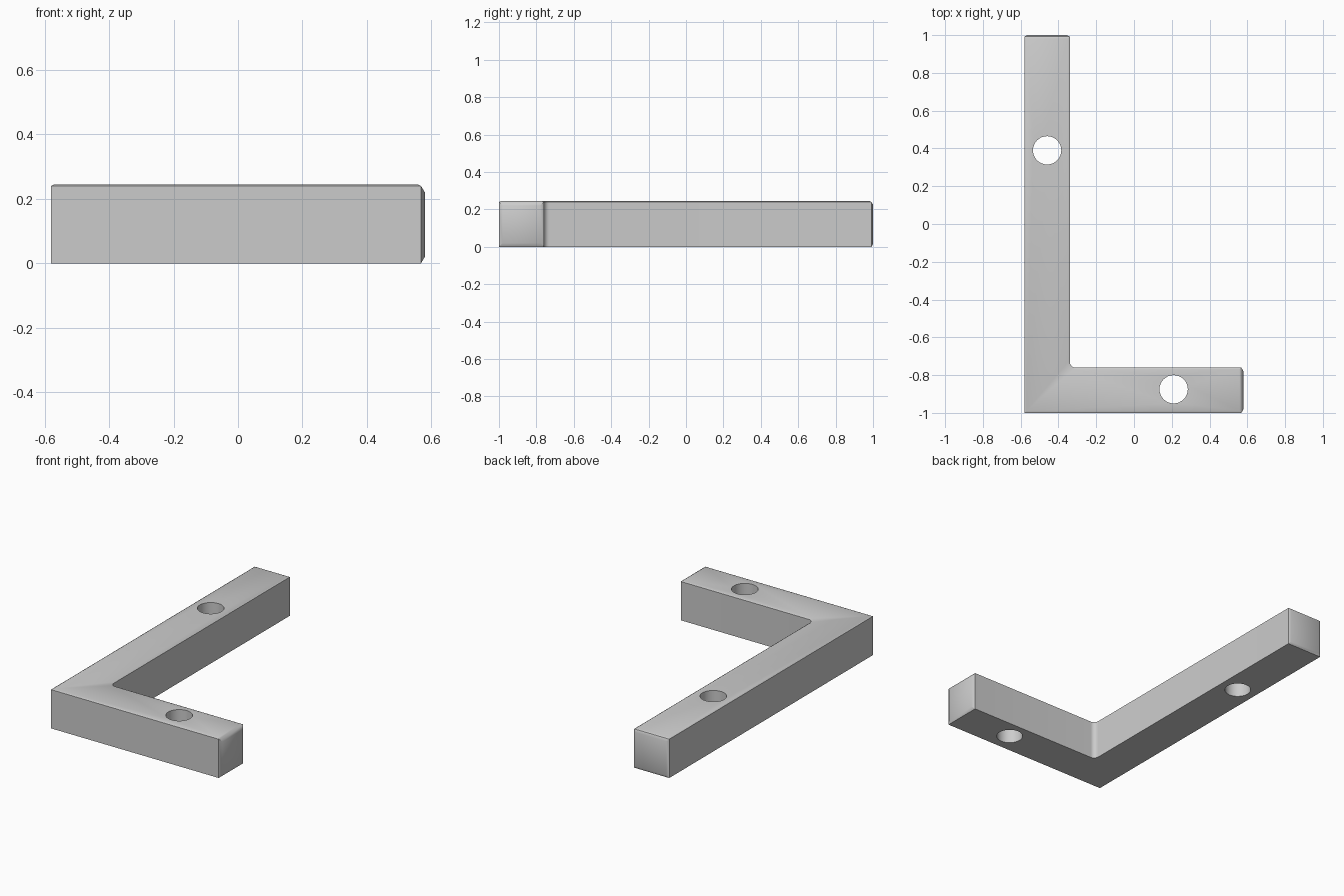
import bpy
import bmesh
from math import pi, sin, cos
from mathutils import Vector

cube = bpy.data.objects.get("Cube")
if cube:
    bpy.data.objects.remove(cube)

grey = bpy.data.materials.new("plain grey")
grey.use_nodes = True
colour = (0.6, 0.6, 0.6, 1)
grey.diffuse_color = colour
grey.node_tree.nodes["Principled BSDF"].inputs["Base Color"].default_value = colour

# L-shaped outline with a rounded inner corner
HEIGHT, R = 0.24, 0.03
ix, iy = -0.34, -0.76
fillet = [(ix + R - R * cos(a), iy + R - R * sin(a))
          for a in (pi / 2 * (1 - i / 6) for i in range(7))]
outline = [(-0.58, -1), (0.568, -1), (0.568, iy)] + fillet + [(ix, 0.992), (-0.58, 0.992)]

bm = bmesh.new()
base = bm.faces.new([bm.verts.new((x, y, 0)) for x, y in outline])
ext = bmesh.ops.extrude_face_region(bm, geom=[base])
bmesh.ops.translate(bm, verts=[v for v in ext["geom"] if isinstance(v, bmesh.types.BMVert)],
                    vec=(0, 0, HEIGHT))
bmesh.ops.recalc_face_normals(bm, faces=bm.faces)


def crown(direction, margin, rise):
    """Raise the middle of the outermost face, leaving a soft chamfer around it."""
    d = Vector(direction)
    face = max((f for f in bm.faces if f.normal.dot(d) > 0.99),
               key=lambda f: f.calc_center_median().dot(d))
    bmesh.ops.inset_region(bm, faces=[face], thickness=margin, use_even_offset=True)
    bmesh.ops.translate(bm, verts=face.verts, vec=d * rise)


# Slightly crowned top and arm ends
crown((0, 0, 1), 0.01, 0.005)
crown((1, 0, 0), 0.02, 0.012)
crown((0, 1, 0), 0.015, 0.008)

mesh = bpy.data.meshes.new("corner_bracket")
bm.to_mesh(mesh)
bm.free()
bracket = bpy.data.objects.new("corner_bracket", mesh)
bpy.context.collection.objects.link(bracket)
mesh.materials.append(grey)

# Screw holes, one through each arm
cutters = []
for name, x, y in (("long_arm", -0.46, 0.39), ("short_arm", 0.21, -0.875)):
    bpy.ops.mesh.primitive_cylinder_add(vertices=32, radius=0.075, depth=1,
                                        location=(x, y, HEIGHT / 2))
    cutter = bpy.context.object
    cutter.name = name + "_hole_cutter"
    cutter.hide_render = True
    cutter.data.materials.append(grey)
    hole = bracket.modifiers.new(name + "_hole", "BOOLEAN")
    hole.operation = "DIFFERENCE"
    hole.solver = "EXACT"
    hole.object = cutter
    cutters.append(cutter)

bpy.ops.object.select_all(action="DESELECT")
bracket.select_set(True)
bpy.context.view_layer.objects.active = bracket
for mod in list(bracket.modifiers):
    bpy.ops.object.modifier_apply(modifier=mod.name)
for cutter in cutters:
    bpy.data.objects.remove(cutter)
bpy.ops.object.shade_smooth_by_angle(angle=0.6)
